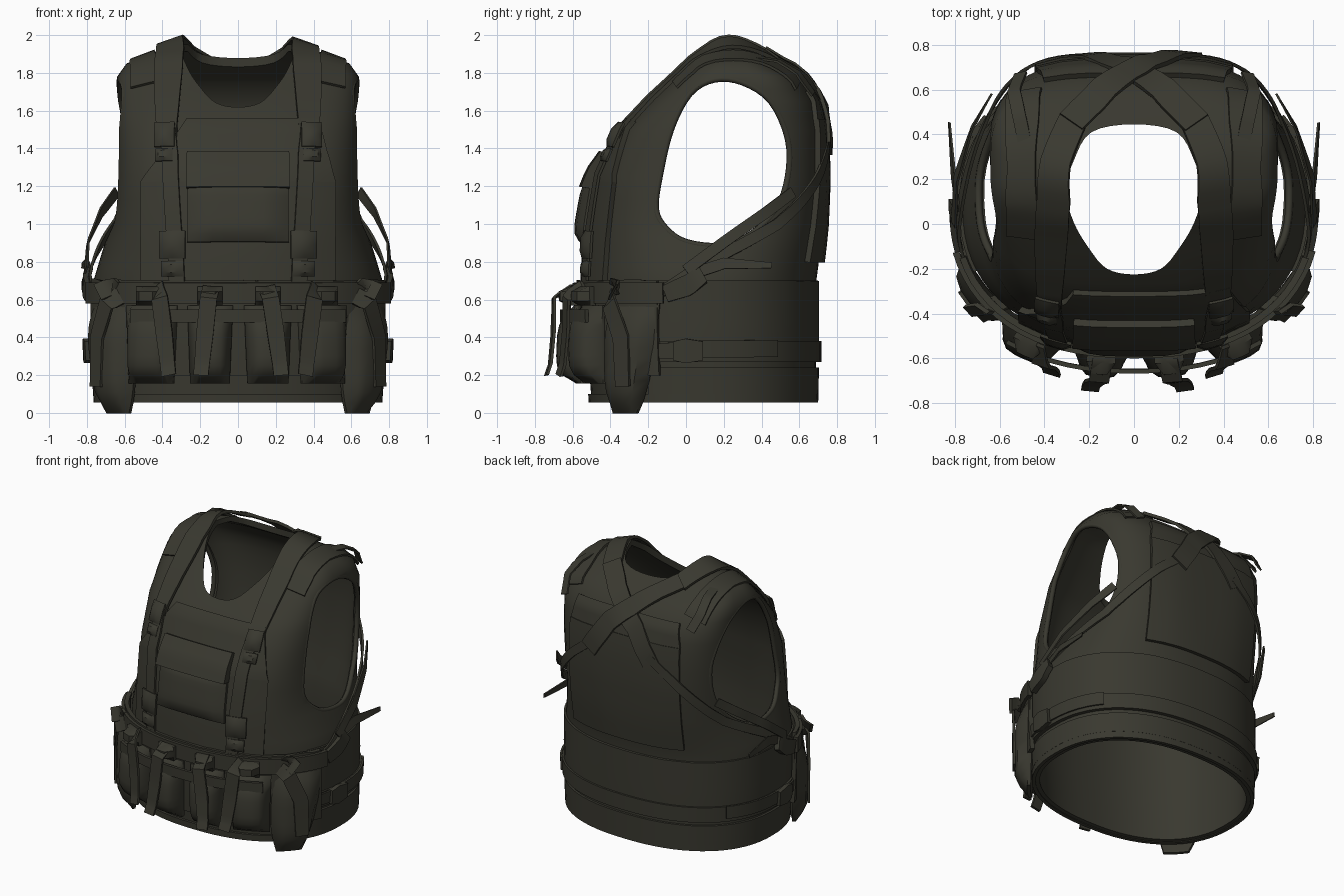
import bpy, bmesh, math
from mathutils import Vector
from mathutils.bvhtree import BVHTree

if "Cube" in bpy.data.objects:
    bpy.data.objects.remove(bpy.data.objects["Cube"])

mat = bpy.data.materials.new("dark olive fabric")
mat.diffuse_color = (0.041, 0.040, 0.029, 1)
mat.use_nodes = True
mat.node_tree.nodes["Principled BSDF"].inputs["Base Color"].default_value = mat.diffuse_color

# Torso rings: height, half width, front y, back y, squareness
RINGS = [(.06, .75, -.50, .685, 2.3), (.4, .765, -.525, .69, 2.3), (.7, .765, -.53, .69, 2.3),
         (.85, .72, -.52, .71, 2.5), (1.0, .672, -.50, .725, 2.9), (1.25, .65, -.455, .735, 3.3),
         (1.5, .65, -.34, .725, 3.4), (1.65, .647, -.195, .69, 3.5), (1.78, .64, -.05, .60, 3.5),
         (1.85, .59, .02, .485, 3.2), (1.90, .46, .075, .415, 2.6), (1.95, .33, .13, .33, 2.4)]


def ring(z):
    z = min(max(z, RINGS[0][0]), RINGS[-1][0])
    for a, b in zip(RINGS, RINGS[1:]):
        if z <= b[0]:
            t = (z - a[0]) / (b[0] - a[0])
            return [p + (q - p) * t for p, q in zip(a, b)][1:]


def around(deg, z):
    hx, yf, yb, n = ring(z)
    c, s = math.cos(math.radians(deg)), math.sin(math.radians(deg))
    pw = lambda v: math.copysign(abs(v) ** (2 / n), v)
    return Vector((hx * pw(c), (yf + yb) / 2 + (yb - yf) / 2 * pw(s), z))


def face(x, z, side=-1):
    hx, yf, yb, n = ring(z)
    k = max(0, 1 - abs(x / hx) ** n) ** (1 / n)
    return Vector((x, (yf + yb) / 2 + side * (yb - yf) / 2 * k, z))


def finish(name, bm):
    me = bpy.data.meshes.new(name)
    bmesh.ops.recalc_face_normals(bm, faces=bm.faces[:])
    bm.to_mesh(me)
    bm.free()
    me.materials.append(mat)
    ob = bpy.data.objects.new(name, me)
    bpy.context.collection.objects.link(ob)
    return ob


def smooth(ob):
    bpy.ops.object.select_all(action='DESELECT')
    ob.select_set(True)
    bpy.context.view_layer.objects.active = ob
    bpy.ops.object.shade_smooth_by_angle(angle=math.radians(40))


# Torso shell, lofted from the rings
bm = bmesh.new()
levels = []
for a, b in zip(RINGS, RINGS[1:]):
    levels += [a[0], (a[0] + b[0]) / 2]
levels.append(RINGS[-1][0])
N = 72
rows = [[bm.verts.new(around(360 * i / N, z)) for i in range(N)] for z in levels]
for r, s in zip(rows, rows[1:]):
    for i in range(N):
        bm.faces.new((r[i], r[(i + 1) % N], s[(i + 1) % N], s[i]))
bm.faces.new(rows[-1])
bmesh.ops.recalc_face_normals(bm, faces=bm.faces[:])
bm.normal_update()
skin = BVHTree.FromBMesh(bm)
vest = finish("vest_shell", bm)
mod = vest.modifiers.new("thickness", 'SOLIDIFY')
mod.thickness, mod.offset = .038, -1


def smooth_loop(pts, sub=4):
    out, n = [], len(pts)
    for i in range(n):
        p = [Vector(pts[(i + k) % n]) for k in (-1, 0, 1, 2)]
        for j in range(sub):
            t = j / sub
            out.append(.5 * (2 * p[1] + (p[2] - p[0]) * t + (2 * p[0] - 5 * p[1] + 4 * p[2] - p[3]) * t * t
                             + (3 * p[1] - p[0] - 3 * p[2] + p[3]) * t ** 3))
    return out


def cut(name, lo, hi):
    bm = bmesh.new()
    a, b = [[bm.verts.new(p) for p in pts] for pts in (lo, hi)]
    bm.faces.new(a)
    bm.faces.new(b)
    for i in range(len(a)):
        j = (i + 1) % len(a)
        bm.faces.new((a[i], a[j], b[j], b[i]))
    ob = finish(name, bm)
    ob.hide_render = True
    m = vest.modifiers.new(name, 'BOOLEAN')
    m.operation, m.solver, m.object = 'DIFFERENCE', 'EXACT', ob
    return ob


# Arm and neck openings
ARM = smooth_loop([(-.16, 1.08), (-.14, 1.25), (-.08, 1.5), (.02, 1.69), (.15, 1.765), (.3, 1.75), (.45, 1.65),
                   (.54, 1.45), (.54, 1.25), (.48, 1.08), (.35, .95), (.2, .885), (.0, .905), (-.11, .98)])
half = [(.12, -.20), (.20, -.11), (.27, .01), (.305, .15), (.27, .28), (.19, .41)]
NECK = smooth_loop([(0, -.225)] + half + [(0, .445)] + [(-x, y) for x, y in half[::-1]])
cutters = [cut("arm_cutter", [(-2, y, z) for y, z in ARM], [(2, y, z) for y, z in ARM]),
           cut("neck_cutter", [(x, y, 1.35) for x, y in NECK], [(x, y, 2.5) for x, y in NECK])]
bpy.context.view_layer.objects.active = vest
for m in list(vest.modifiers):
    bpy.ops.object.modifier_apply(modifier=m.name)
for c in cutters:
    bpy.data.objects.remove(c)
smooth(vest)


def normal(p):
    return skin.find_nearest(p)[1]


# A curved slab: f(u, v) gives a point and its normal
def slab(name, f, nu, nv, off=0., thick=.02, prof=lambda u, v: 1):
    bm = bmesh.new()
    lo, hi = {}, {}
    for i in range(nu + 1):
        for j in range(nv + 1):
            u, v = i / nu, j / nv
            p, n = f(u, v)
            lo[i, j] = bm.verts.new(p + n * off)
            hi[i, j] = bm.verts.new(p + n * (off + thick * prof(u, v)))
    for g in (lo, hi):
        for i in range(nu):
            for j in range(nv):
                bm.faces.new((g[i, j], g[i + 1, j], g[i + 1, j + 1], g[i, j + 1]))
    edge = [(i, 0) for i in range(nu)] + [(nu, j) for j in range(nv)]
    edge += [(i, nv) for i in range(nu, 0, -1)] + [(0, j) for j in range(nv, 0, -1)]
    for a, b in zip(edge, edge[1:] + edge[:1]):
        bm.faces.new((lo[a], lo[b], hi[b], hi[a]))
    ob = finish(name, bm)
    smooth(ob)
    return ob


# Slab wrapped around the waist, with taper and sideways lean at the bottom
def wrap(name, a0, a1, z0, z1, off, thick, prof=lambda u, v: 1, taper=0, nv=4, lean=0):
    def f(u, v):
        mid, k = (a0 + a1) / 2 + lean * (1 - v), 1 - taper * (1 - v) ** 3
        p = around(mid + (u - .5) * (a1 - a0) * k, z0 + (z1 - z0) * v)
        return p, normal(p)
    return slab(name, f, max(6, int(abs(a1 - a0) / 5)), nv, off, thick, prof)


# Slab on the chest or back; c = bottom left, bottom right, top right, top left
def panel(name, c, off, thick, side=-1, prof=lambda u, v: 1, n=8):
    def f(u, v):
        x, z = [(a + (b - a) * u) * (1 - v) + (d + (e - d) * u) * v for a, b, e, d in zip(*c)]
        p = face(x, z, side)
        return p, normal(p)
    return slab(name, f, n, n, off, thick, prof)


def box(x0, x1, z0, z1):
    return [(x0, z0), (x1, z0), (x1, z1), (x0, z1)]


# Strap along points (x, y, z, width); free straps keep their own path
def strap(name, pts, off=.01, thick=.014, free=False, sub=4):
    path = []
    for a, b in zip(pts, pts[1:]):
        path += [Vector(a).lerp(Vector(b), k / sub) for k in range(sub)]
    path.append(Vector(pts[-1]))
    w = [p[3] for p in path]
    near = [skin.find_nearest(p.to_3d())[:2] for p in path]
    pos = [p.to_3d() if free else q[0] for p, q in zip(path, near)]
    nor = [(near[max(i - 1, 0)][1] + q[1] + near[min(i + 1, len(near) - 1)][1]).normalized()
           for i, q in enumerate(near)]
    n = len(path) - 1

    def f(u, v):
        i = round(u * n)
        side = (pos[min(i + 1, n)] - pos[max(i - 1, 0)]).cross(nor[i]).normalized()
        return pos[i] + side * (v - .5) * w[i], nor[i]
    return slab(name, f, n, 1, off, thick)


puff = lambda u, v: (.2 + .8 * (1 - abs(2 * u - 1) ** 4) * (1 - abs(2 * v - 1) ** 4)) * (1.18 - .4 * v)
soft = lambda u, v: .4 + .6 * (1 - abs(2 * u - 1) ** 6) * (1 - abs(2 * v - 1) ** 6)


# Bound edges around the openings
def binding(name, pts):
    cu = bpy.data.curves.new(name, 'CURVE')
    cu.dimensions, cu.bevel_depth, cu.bevel_resolution = '3D', .017, 1
    sp = cu.splines.new('POLY')
    sp.points.add(len(pts) - 1)
    for q, p in zip(sp.points, pts):
        q.co = (*p, 1)
    sp.use_cyclic_u = True
    cu.materials.append(mat)
    bpy.context.collection.objects.link(bpy.data.objects.new(name, cu))


def side_point(s, y, z):
    hx, yf, yb, n = ring(z)
    k = min(1, abs((y - (yf + yb) / 2) / ((yb - yf) / 2)))
    return Vector((s * (hx * (1 - k ** n) ** (1 / n) - .015), y, z))


for s in (-1, 1):
    binding("armhole_binding", [side_point(s, y, z) for y, z in ARM])
wrap("hem_binding", -180, 180, .055, .10, -.01, .025, nv=1)

# Waist bands
wrap("cummerbund", -25, 205, .27, .70, .0, .015)
wrap("lower_band", -25, 205, .10, .24, .0, .016, nv=1)
wrap("waist_belt", -20, 200, .27, .38, .012, .016, nv=1)
wrap("front_rig_panel", -162, -18, .20, .70, .02, .03)
wrap("rig_top_band", -165, -15, .58, .69, .04, .03, nv=1)

# Chest panel with chamfered top, pocket and flap
panel("chest_panel", box(-.5, .5, .70, 1.22), 0, .03)
panel("chest_panel_top", [(-.5, 1.22), (.5, 1.22), (.42, 1.54), (-.27, 1.54)], 0, .03)
panel("chest_pocket", box(-.26, .26, .90, 1.22), .03, .06, prof=soft)
panel("pocket_flap", box(-.265, .265, 1.18, 1.36), .03, .055, prof=lambda u, v: 1.3 - .7 * v)
# Back plate pocket
panel("back_plate", box(-.43, .43, .80, 1.55), .0, .032, side=1)
panel("back_plate_top", [(-.43, 1.55), (.43, 1.55), (.40, 1.70), (-.40, 1.70)], .0, .025, side=1)


def buckle(name, c, w, h, off, side=-1):
    x, z = c
    panel(name, box(x - w / 2, x + w / 2, z - h * .1, z + h / 2), off, .035, side, soft, 4)
    panel(name + "_clip", box(x - w * .42, x + w * .42, z - h / 2, z - h * .16), off, .03, side, soft, 4)


for s in (-1, 1):
    # Front straps, shoulder padding and chest buckles
    strap("front_strap", [(s * .33, -.56, .68, .085), (s * .34, -.56, .85, .085), (s * .38, -.5, 1.4, .085),
                          (s * .39, -.42, 1.54, .085)], .035)
    lift = 0 if s > 0 else .01
    strap("shoulder_strap", [(s * .385, -.42, 1.48, .10), (s * .38, -.25, 1.66, .13), (s * .37, -.05, 1.82, .15),
                             (s * .36, .1, 1.93, .15), (s * .35, .28, 1.97, .14), (s * .27, .47, 1.89, .13)],
          .008 + lift, .02)
    strap("back_strap", [(s * .28, .45, 1.90, .13), (s * .08, .64, 1.77, .13), (s * -.1, .72, 1.62, .13),
                         (s * -.25, .76, 1.40, .13)], .018 + lift, .02)
    strap("shoulder_pad", [(s * .50, -.08, 1.76, .16), (s * .50, .05, 1.85, .15), (s * .50, .25, 1.89, .13),
                           (s * .50, .45, 1.85, .15), (s * .49, .60, 1.74, .16)], .002, .014)
    strap("shoulder_bridge", [(s * .48, .34, 1.87, .06), (s * .51, .48, 1.85, .06), (s * .53, .58, 1.79, .06),
                              (s * .50, .66, 1.68, .06)], .01, .012, True)
    buckle("upper_buckle", (s * .38, 1.41), .10, .19, .04)
    buckle("lower_buckle", (s * .335, .84), .13, .24, .04)
    # Crossing back strap to the waist, with side buckle and loose tail
    strap("cross_strap", [(s * .22, .74, 1.46, .06), (s * .40, .73, 1.32, .06), (s * .56, .65, 1.15, .06),
                          (s * .64, .48, 1.0, .06), (s * .69, .22, .84, .06), (s * .745, -.02, .70, .06),
                          (s * .73, -.18, .61, .06)], .025, .014)
    strap("side_buckle", [(s * .76, .09, .72, .09), (s * .76, 0, .67, .11), (s * .75, -.1, .63, .09)], .02, .04)
    strap("loose_tail", [(s * .78, .05, .74, .06), (s * .80, .2, .79, .06), (s * .82, .45, .78, .03)], .0, .01, True)
    strap("loose_loop", [(s * .63, .56, 1.17, .06), (s * .71, .42, 1.06, .06), (s * .78, .20, .90, .06),
                         (s * .79, 0, .75, .06)], .01, .01, True)
    # Belt buckle and strap end at the hip
    strap("belt_strap", [(s * .7, -.15, .33, .08), (s * .77, .1, .34, .09), (s * .73, .4, .34, .09),
                         (s * .68, .5, .34, .09)], .026)
    strap("belt_buckle", [(s * .76, -.06, .33, .10), (s * .77, 0, .33, .13), (s * .77, .09, .33, .10)], .03, .03)
    # Large drooping side pouch with its closing strap
    a0, a1 = (-47, -17) if s > 0 else (-163, -133)
    wrap("side_pouch", a0, a1, .0, .58, .025, .095, puff, .5, 10, -6 * s)
    strap("side_pouch_strap", [(s * .58, -.40, .64, .09), (s * .69, -.40, .58, .1), (s * .74, -.34, .40, .1),
                               (s * .745, -.33, .14, .09)], .0, .016, True)
    strap("side_pouch_tab", [(s * .58, -.34, .60, .09), (s * .66, -.37, .67, .10), (s * .73, -.38, .64, .10)],
          0, .02, True)

# Front pouches with webbing, closing straps and pull tabs
for i, (x, w) in enumerate([(-.43, .25), (-.14, .23), (.15, .24), (.42, .24)]):
    h = w / 2
    panel("front_pouch", [(x - h * .85, .16), (x + h * .85, .16), (x + h, .57), (x - h, .57)], .045, .125,
          prof=puff)
    y, d = face(x, .5).y, (.06, -.05, .07, -.06)[i]
    strap("pouch_strap", [(x, y - .08, .67, .09), (x + d * .3, y - .17, .61, .09), (x + d * .7, y - .175, .42, .09),
                          (x + d, y - .19, .26, .08), (x + d * 1.1, y - .21, .20, .08)], 0, .016, True)
    panel("pouch_clasp", box(x - .06, x + .06, .57, .67), .06, .09, prof=soft, n=4)
wrap("pouch_webbing", -128, -52, .48, .55, .12, .02, nv=1)
